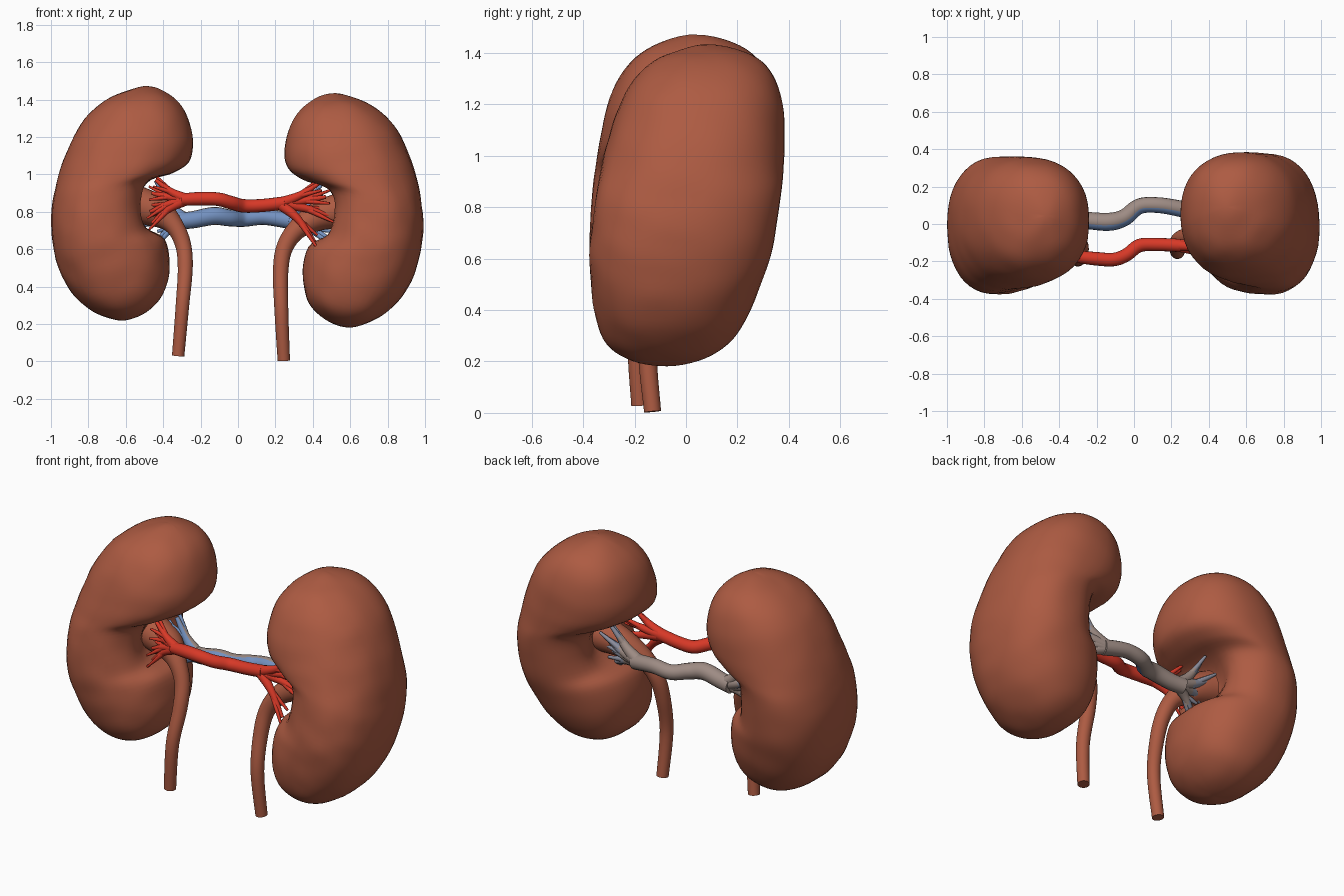
import bpy, bmesh, math
from mathutils import Vector, noise

if "Cube" in bpy.data.objects:
    bpy.data.objects.remove(bpy.data.objects["Cube"])


def material(name, rgb):
    m = bpy.data.materials.new(name)
    m.use_nodes = True
    m.diffuse_color = (*rgb, 1)
    bsdf = m.node_tree.nodes["Principled BSDF"]
    bsdf.inputs["Base Color"].default_value = (*rgb, 1)
    bsdf.inputs["Roughness"].default_value = 0.6
    return m


BROWN = material("kidney_brown", (0.42, 0.105, 0.055))
RED = material("artery_red", (0.68, 0.04, 0.02))
BLUE = material("vein_blue", (0.17, 0.28, 0.52))
TAUPE = material("vein_taupe", (0.34, 0.26, 0.23))
GREY_BLUE = material("vein_grey_blue", (0.26, 0.27, 0.34))


def finish(bm, name, mats, rule=None):
    """Turn a bmesh into a smooth shaded object, colouring faces by a rule."""
    bmesh.ops.recalc_face_normals(bm, faces=bm.faces)
    bm.normal_update()
    for f in bm.faces:
        f.smooth = True
        if rule:
            f.material_index = rule(f)
    mesh = bpy.data.meshes.new(name)
    bm.to_mesh(mesh)
    bm.free()
    for m in mats:
        mesh.materials.append(m)
    mesh.set_sharp_from_angle(angle=math.radians(55))
    obj = bpy.data.objects.new(name, mesh)
    bpy.context.collection.objects.link(obj)
    return obj


def spline(keys, steps, first=None, last=None):
    """Smooth curve through keys of any number of components."""
    pts = [first or keys[0]] + list(keys) + [last or keys[-1]]
    out = []
    for i in range(1, len(pts) - 2):
        for s in range(steps):
            t = s / steps
            out.append([
                0.5 * (2 * b + (c - a) * t + (2 * a - 5 * b + 4 * c - d) * t * t
                       + (3 * b - a - 3 * c + d) * t ** 3)
                for a, b, c, d in zip(*pts[i - 1:i + 3])])
    out.append(list(keys[-1]))
    return out


def bridge(bm, rings):
    n = len(rings[0])
    for a, b in zip(rings, rings[1:]):
        for i in range(n):
            j = (i + 1) % n
            bm.faces.new((a[i], a[j], b[j], b[i]))


# Kidney stations, pole to pole: outer x, z, inner x, z, half depth
STATIONS = [
    (-0.47, 1.47, -0.47, 1.47, 0),
    (-0.62, 1.44, -0.35, 1.415, 0.17),
    (-0.74, 1.375, -0.275, 1.32, 0.265),
    (-0.84, 1.27, -0.24, 1.18, 0.32),
    (-0.92, 1.11, -0.26, 1.07, 0.345),
    (-0.965, 0.975, -0.34, 1.01, 0.355),
    (-0.99, 0.86, -0.45, 0.96, 0.36),
    (-1.0, 0.735, -0.47, 0.84, 0.36),
    (-0.985, 0.6, -0.455, 0.72, 0.355),
    (-0.95, 0.47, -0.385, 0.65, 0.335),
    (-0.88, 0.355, -0.365, 0.5, 0.3),
    (-0.78, 0.27, -0.40, 0.36, 0.24),
    (-0.69, 0.23, -0.49, 0.265, 0.14),
    (-0.6, 0.22, -0.6, 0.22, 0),
]


def through_pole(s):
    return (s[2], s[3], s[0], s[1], -s[4])


def kidney(name, place):
    """Bean lofted along its bend, with a slit on the inner side."""
    steps, sides = 5, 48
    rows = spline(STATIONS, steps, through_pole(STATIONS[1]), through_pole(STATIONS[-2]))
    bm = bmesh.new()
    rings = []
    for k, (ox, oz, ix, iz, depth) in enumerate(rows[1:-1], 1):
        slit = math.exp(-((k / steps - 7) / 1.1) ** 2) * 0.11
        ring = []
        for i in range(sides):
            a = math.tau * i / sides
            ca, sa = math.cos(a), math.sin(a)
            u = math.copysign(abs(ca) ** 0.88, ca)
            v = math.copysign(abs(sa) ** 0.88, sa)
            x = (ox + ix) / 2 + (ox - ix) / 2 * u
            z = (oz + iz) / 2 + (oz - iz) / 2 * u
            x -= slit * math.exp(-((a - math.pi) / 0.4) ** 2)
            ring.append(bm.verts.new(place(x, depth * v, z)))
        rings.append(ring)
    bridge(bm, rings)
    for row, ring in ((rows[0], rings[0]), (rows[-1], rings[-1])):
        pole = bm.verts.new(place(row[0], 0, row[1]))
        for i in range(sides):
            bm.faces.new((pole, ring[i], ring[(i + 1) % sides]))
    bmesh.ops.recalc_face_normals(bm, faces=bm.faces)
    bm.normal_update()
    # Gently uneven surface, rougher at the front
    for v in bm.verts:
        amount = 0.005 if v.normal.y < 0 else 0.002
        v.co += v.normal * noise.noise(v.co * 9) * amount
    return finish(bm, name, [BROWN])


kidney("right_kidney", lambda x, y, z: (x, y - 0.005 + 0.08 * (z - 0.85), z))
kidney("left_kidney", lambda x, y, z: (
    -x + 0.045 * (z - 0.95), y + 0.005 + 0.14 * (z - 0.85), z - 0.037))


def tube(bm, keys, sides=16, steps=6):
    """Capped round tube through points of x, y, z, radius."""
    pts = spline(keys, steps)
    pos = [Vector(p[:3]) for p in pts]
    rings = []
    for i, p in enumerate(pos):
        along = (pos[min(i + 1, len(pos) - 1)] - pos[max(i - 1, 0)]).normalized()
        side = along.cross(Vector((0, 1, 0))).normalized()
        up = side.cross(along)
        rings.append([bm.verts.new(p + pts[i][3] * (
            side * math.cos(math.tau * j / sides) + up * math.sin(math.tau * j / sides)))
            for j in range(sides)])
    bridge(bm, rings)
    bm.faces.new(rings[0])
    bm.faces.new(rings[-1])


def fork(bm, start, tips, r):
    """Branches fanning out from a trunk end, each with two small twigs."""
    start = Vector(start)
    for tip in tips:
        tip = Vector(tip)
        span = tip - start
        mid = start + span * 0.5 + Vector((0, 0, -0.12 * span.z))
        tube(bm, [(*start, r), (*mid, r * 0.68), (*tip, r * 0.3)], 12)
        for turn in (-1, 1):
            end = tip + Vector((span.x * 0.08, 0.03 * turn, 0.035 * turn))
            bend = (mid + end) / 2
            tube(bm, [(*mid, r * 0.5), (*bend, r * 0.36), (*end, r * 0.2)], 8, 4)


# Red artery in front
bm = bmesh.new()
tube(bm, [(-0.3, -0.175, 0.865, 0.033), (-0.21, -0.185, 0.87, 0.036),
          (-0.11, -0.19, 0.868, 0.036), (-0.04, -0.165, 0.85, 0.036),
          (0.03, -0.115, 0.832, 0.036), (0.13, -0.11, 0.834, 0.035),
          (0.25, -0.115, 0.848, 0.035)])
fork(bm, (-0.27, -0.178, 0.866),
     [(-0.44, -0.14, 0.97), (-0.46, -0.12, 0.9), (-0.47, -0.13, 0.8), (-0.46, -0.14, 0.74)], 0.03)
fork(bm, (0.22, -0.113, 0.845),
     [(0.43, -0.13, 0.95), (0.47, -0.1, 0.88), (0.49, -0.1, 0.78), (0.41, -0.17, 0.64)], 0.032)
finish(bm, "artery", [RED])

# Vein behind, blue at the front and dull at the back
bm = bmesh.new()
tube(bm, [(-0.32, 0.03, 0.75, 0.045), (-0.24, 0.018, 0.758, 0.046),
          (-0.13, 0.012, 0.778, 0.048), (-0.05, 0.035, 0.768, 0.045),
          (0.03, 0.095, 0.762, 0.042), (0.14, 0.1, 0.772, 0.042),
          (0.28, 0.075, 0.752, 0.044)])
fork(bm, (-0.28, 0.025, 0.755),
     [(-0.43, 0.04, 0.93), (-0.49, 0.05, 0.84), (-0.49, 0.0, 0.76), (-0.42, -0.02, 0.66)], 0.038)
fork(bm, (0.25, 0.08, 0.758),
     [(0.44, 0.06, 0.92), (0.49, 0.05, 0.83), (0.5, 0.02, 0.76), (0.48, -0.02, 0.66)], 0.038)


def vein_colour(f):
    if f.normal.y < -0.3:
        return 0
    return 2 if abs(f.calc_center_median().x) > 0.38 else 1


finish(bm, "vein", [BLUE, TAUPE, GREY_BLUE], vein_colour)

# Ureters, widening into the kidney
for name, keys in {
    "right_ureter": [(-0.54, -0.02, 0.84, 0.1), (-0.43, -0.04, 0.8, 0.085),
                     (-0.345, -0.075, 0.73, 0.052), (-0.295, -0.1, 0.63, 0.043),
                     (-0.282, -0.14, 0.5, 0.04), (-0.297, -0.19, 0.3, 0.036),
                     (-0.32, -0.18, 0.03, 0.033)],
    "left_ureter": [(0.57, -0.02, 0.81, 0.1), (0.44, -0.03, 0.78, 0.08),
                    (0.32, -0.06, 0.71, 0.055), (0.25, -0.08, 0.61, 0.045),
                    (0.228, -0.11, 0.48, 0.041), (0.232, -0.15, 0.27, 0.037),
                    (0.245, -0.13, 0.005, 0.033)],
}.items():
    bm = bmesh.new()
    tube(bm, keys, 24)
    finish(bm, name, [BROWN])
